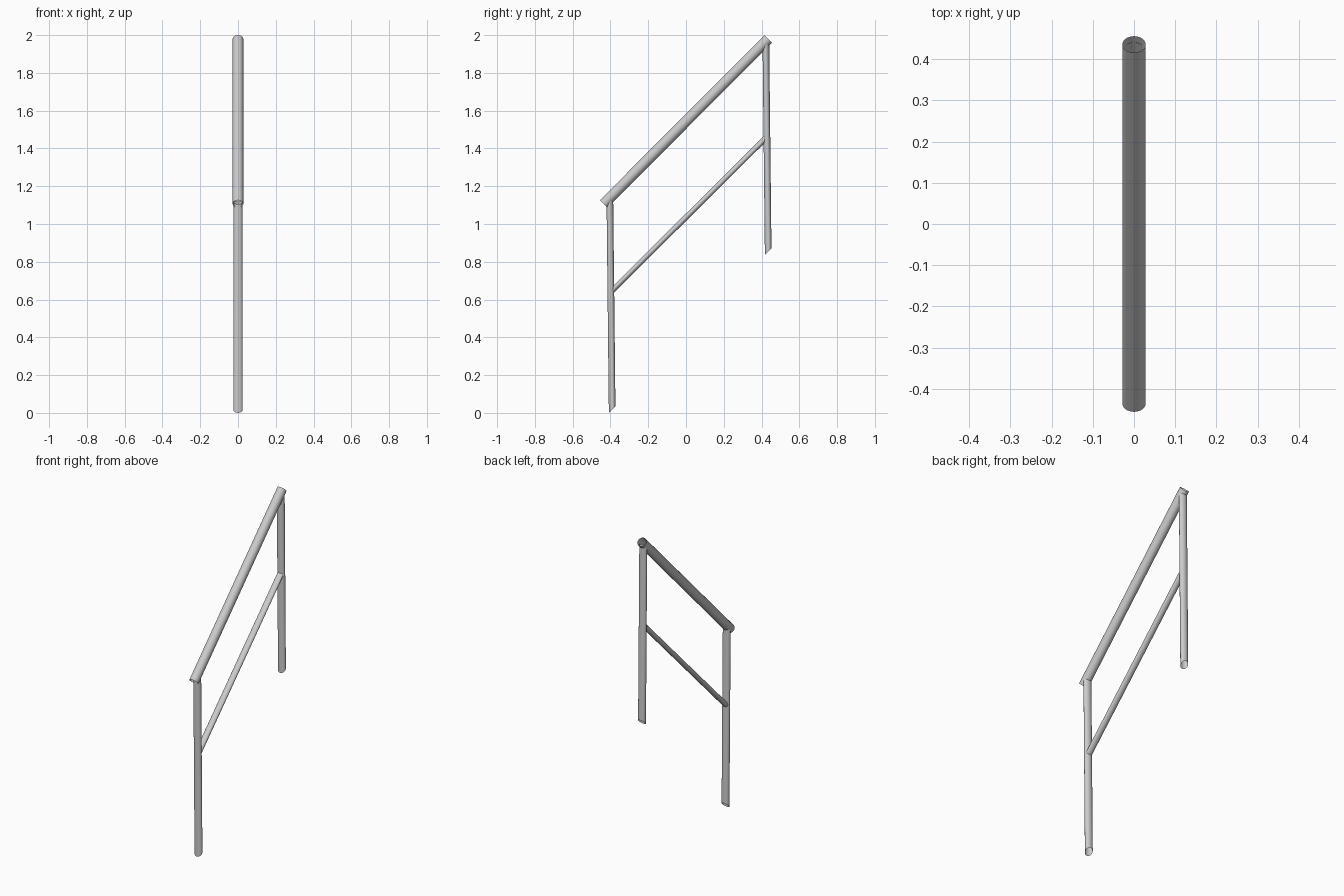
import bpy, bmesh, math
from mathutils import Vector

if "Cube" in bpy.data.objects:
    bpy.data.objects.remove(bpy.data.objects["Cube"])

SIDES = 20


def tube(name, start, end, radius, up):
    """Open pipe: a ring spanned by x and 'up', swept in a straight line (y, z)."""
    up = Vector((0, *up)).normalized()
    side = Vector((1, 0, 0))
    bm = bmesh.new()
    rings = []
    for y, z in (start, end):
        ring = []
        for i in range(SIDES):
            a = 2 * math.pi * i / SIDES
            ring.append(bm.verts.new(Vector((0, y, z)) + radius * (math.cos(a) * side + math.sin(a) * up)))
        rings.append(ring)
    low, high = rings
    for i in range(SIDES):
        j = (i + 1) % SIDES
        face = bm.faces.new((low[i], low[j], high[j], high[i]))
        # Make every wall face point away from the pipe axis
        face.normal_update()
        mid = (Vector((0, *start)) + Vector((0, *end))) / 2
        if face.normal.dot(face.calc_center_median() - mid) < 0:
            face.normal_flip()
    mesh = bpy.data.meshes.new(name)
    bm.to_mesh(mesh)
    bm.free()
    mesh.shade_smooth()
    obj = bpy.data.objects.new(name, mesh)
    bpy.context.collection.objects.link(obj)
    return obj


# Sloping handrail with square-cut open ends
tube("handrail", (-0.436, 1.106), (0.436, 1.980), 0.0283, (-1, 1))

# Posts, their ends cut parallel to the slope
tube("front_post", (-0.391, 0.0175), (-0.403, 1.122), 0.0247, (1, 1))
tube("back_post", (0.435, 0.853), (0.423, 1.952), 0.0247, (1, 1))

# Thin middle rail, its ends cut upright against the posts
tube("middle_rail", (-0.386, 0.652), (0.416, 1.449), 0.020, (0, 1))
